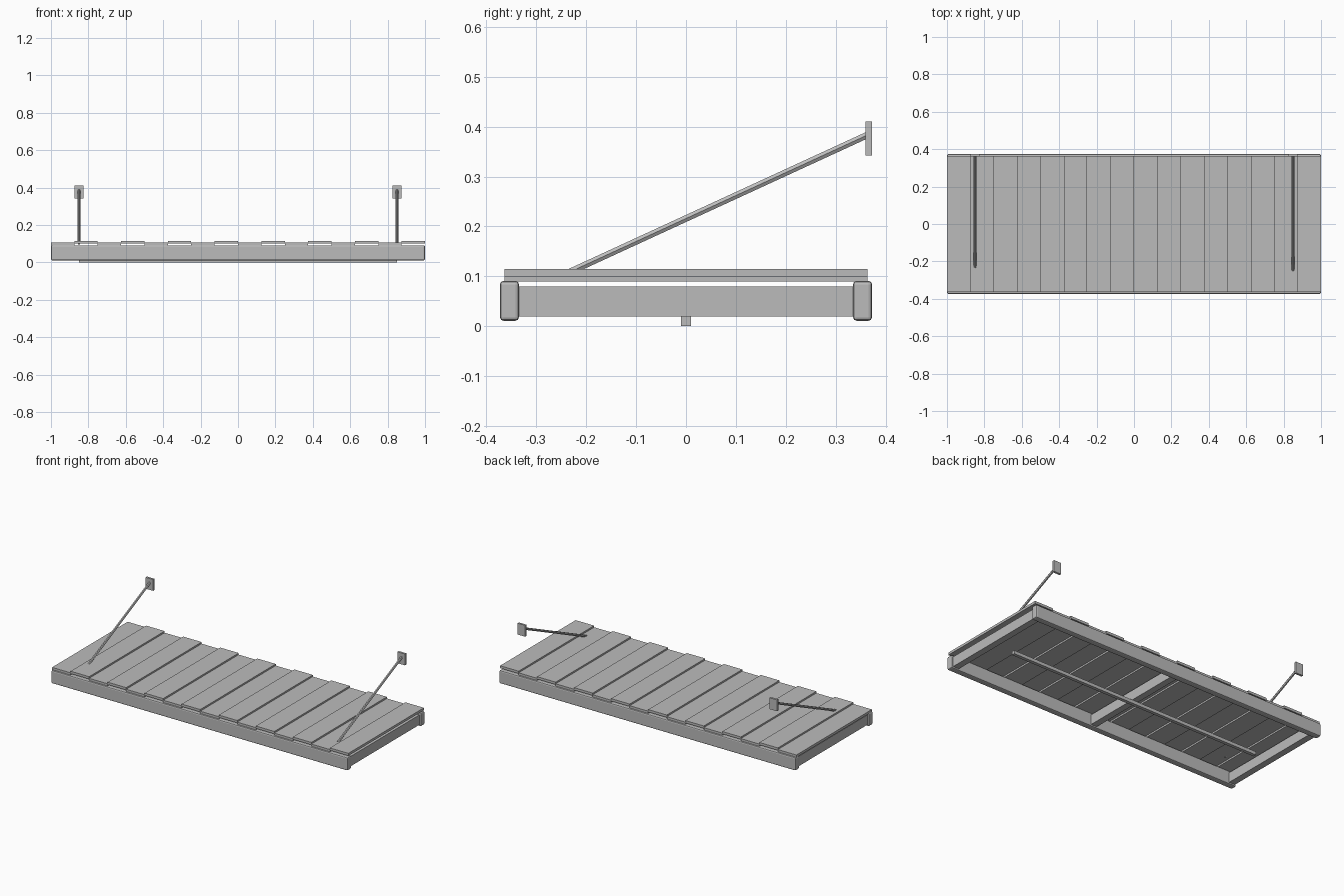
import bpy, math
from mathutils import Vector, Matrix

if "Cube" in bpy.data.objects:
    bpy.data.objects.remove(bpy.data.objects["Cube"])

grey = bpy.data.materials.new("plain grey")
grey.diffuse_color = (0.5, 0.5, 0.5, 1)
grey.use_nodes = True
grey.node_tree.nodes["Principled BSDF"].inputs["Base Color"].default_value = grey.diffuse_color


def box(name, x, y, z, bevel=0):
    """Box from (min, max) ranges, optionally with chamfered edges."""
    bpy.ops.mesh.primitive_cube_add(size=1)
    ob = bpy.context.object
    ob.name = name
    rng = (x, y, z)
    ob.data.transform(Matrix.Translation([(a + b) / 2 for a, b in rng])
                      @ Matrix.Diagonal([b - a for a, b in rng] + [1]))
    ob.data.materials.append(grey)
    if bevel:
        m = ob.modifiers.new("chamfer", 'BEVEL')
        m.width, m.segments = bevel, 2
    return ob


# Roof planks, alternately low and raised
count, w = 16, 0.125
for i in range(count):
    x0 = -1 + i * w
    z0 = 0.10 if i % 2 else 0.09
    box(f"plank_{i + 1}", (x0, x0 + w), (-0.364, 0.364), (z0, z0 + 0.015))

# Long frame rails, front and back
box("front_rail", (-1, 1), (-0.373, -0.335), (0.011, 0.091), 0.007)
box("back_rail", (-1, 1), (0.335, 0.373), (0.011, 0.091), 0.007)

# Cross bars at both ends and in the middle
for name, cx in (("left", -0.97), ("middle", 0), ("right", 0.97)):
    box(f"{name}_cross_bar", (cx - 0.02, cx + 0.02), (-0.34, 0.34), (0.02, 0.08))

# Thin batten under the frame
box("under_batten", (-0.85, 0.85), (-0.01, 0.01), (0, 0.02))

# Hexagonal support rods with wall plates
for side, sx in (("left", -0.85), ("right", 0.85)):
    a, b = Vector((sx, -0.25, 0.101)), Vector((sx, 0.366, 0.3845))
    d = b - a
    bpy.ops.mesh.primitive_cylinder_add(vertices=6, radius=0.0075, depth=d.length)
    rod = bpy.context.object
    rod.name = f"{side}_support_rod"
    # corners of the hexagon point sideways, so it lies with a flat on top
    rod.data.transform(Matrix.Translation((a + b) / 2)
                       @ Matrix.Rotation(-math.atan2(d.y, d.z), 4, 'X')
                       @ Matrix.Rotation(math.radians(90), 4, 'Z'))
    rod.data.materials.append(grey)
    box(f"{side}_wall_plate", (sx - 0.025, sx + 0.025), (0.36, 0.373), (0.342, 0.411))
